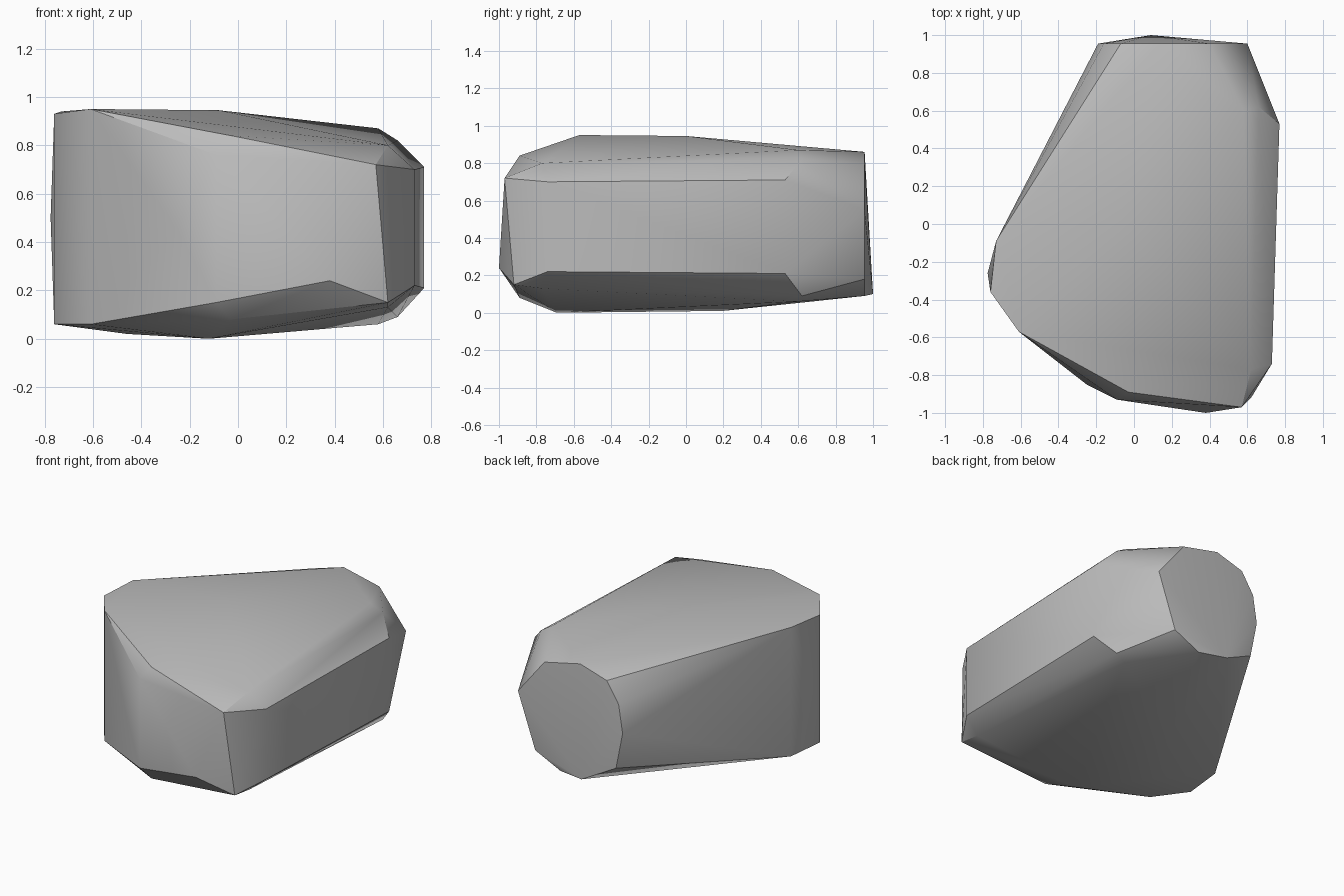
import bpy
import bmesh
import math

default_cube = bpy.data.objects.get("Cube")
if default_cube:
    bpy.data.objects.remove(default_cube, do_unlink=True)


def make_material(name, value):
    material = bpy.data.materials.new(name)
    colour = (value, value, value, 1)
    material.diffuse_color = colour
    material.use_nodes = True
    shader = material.node_tree.nodes["Principled BSDF"]
    shader.inputs["Base Color"].default_value = colour
    return material


def convex_object(name, points, material, sharp_angle):
    """Wrap a closed convex skin around the given corner points."""
    mesh = bpy.data.meshes.new(name)
    shape = bmesh.new()
    for point in points:
        shape.verts.new(point)
    hull = bmesh.ops.convex_hull(shape, input=shape.verts[:])
    unused = set(hull["geom_interior"]) | set(hull["geom_unused"])
    loose = [item for item in unused if isinstance(item, bmesh.types.BMVert)]
    bmesh.ops.delete(shape, geom=loose, context="VERTS")
    bmesh.ops.recalc_face_normals(shape, faces=shape.faces[:])
    shape.to_mesh(mesh)
    shape.free()
    mesh.materials.append(material)

    body = bpy.data.objects.new(name, mesh)
    bpy.context.collection.objects.link(body)
    bpy.ops.object.select_all(action="DESELECT")
    body.select_set(True)
    bpy.context.view_layer.objects.active = body
    bpy.ops.object.shade_smooth_by_angle(angle=math.radians(sharp_angle))
    return body


# Upright corners: x, y, lower z, upper z
left_uprights = [
    (-.76, -.36, .06, .93),
    (-.61, -.57, .06, .95),
    (-.73, -.09, .06, .94),
]
front_uprights = [
    (-.03, -.89, .08, .84),
    (-.09, -.93, .15, .76),
]
right_uprights = [
    (.73, -.74, .22, .7),
    (.77, .53, .21, .71),
    (.62, -.77, .13, .8),
    (.66, .62, .09, .82),
    (.58, .6, .06, .87),
]

# Rounded rear cap outline: x, z
cap_depth = .955
cap_outline = [
    (.6, .55), (.4, .8), (.13, .86), (-.07, .8), (-.16, .66),
    (-.19, .47), (-.14, .22), (.28, .09), (.47, .18),
]

# Single corners on the nose, belly, crown, left bulge and rear foot
nose = [(.57, -.97, .72), (.62, -.92, .15), (.38, -1, .24)]
belly = [(-.12, -.69, 0), (-.12, .2, .01), (-.46, -.3, .02)]
crown = [(-.08, 0, .945)]
left_bulge = [(-.775, -.26, .5), (-.25, -.85, .45)]
rear_foot = [(.09, 1, .1)]

corners = nose + belly + crown + left_bulge + rear_foot
for x, y, low, high in left_uprights + front_uprights + right_uprights:
    corners.extend([(x, y, low), (x, y, high)])
corners.extend((x, cap_depth, z) for x, z in cap_outline)

stone_grey = make_material("stone_grey", .5)
convex_object("faceted_block", corners, stone_grey, 30)
